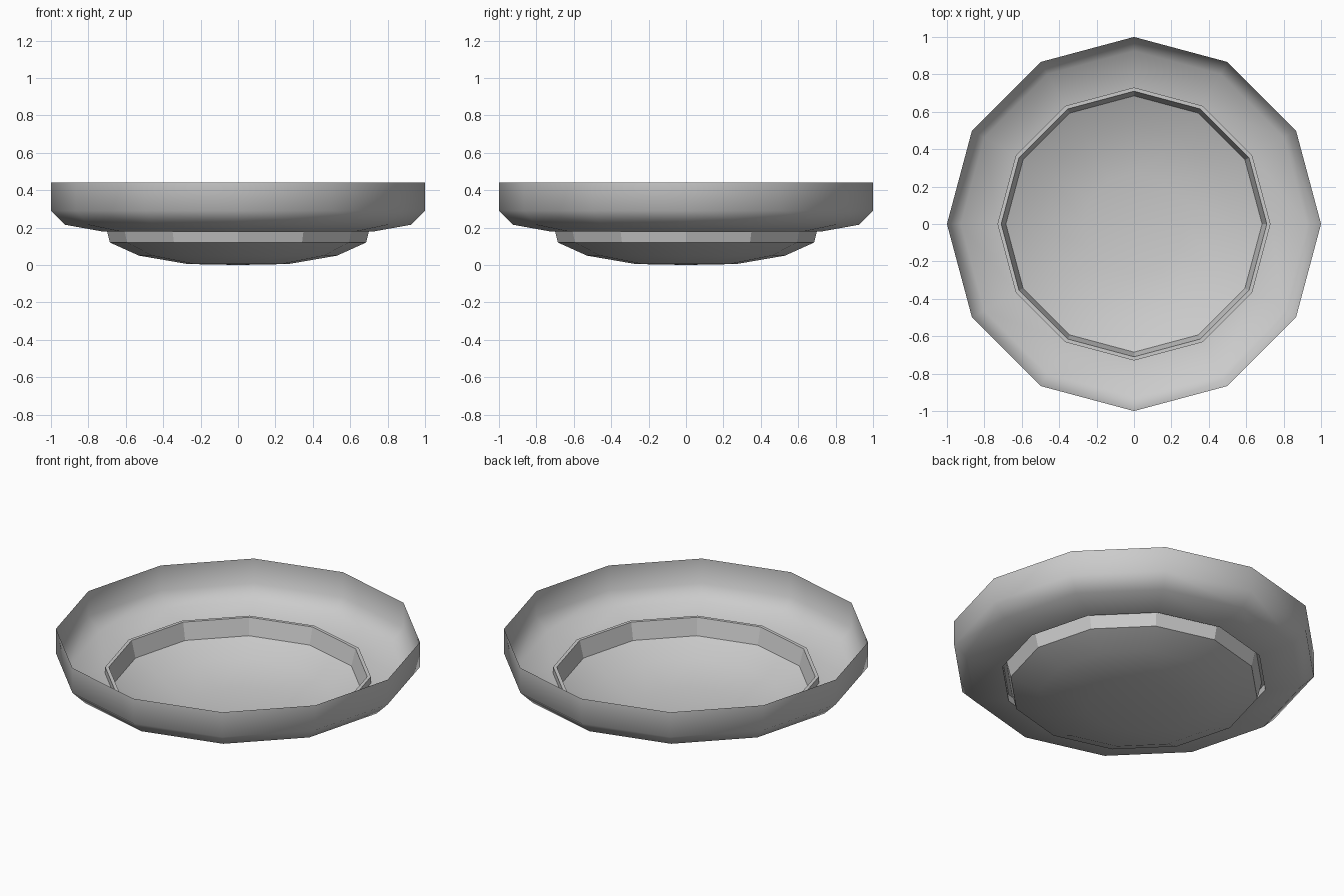
import bpy, bmesh
from math import cos, sin, pi, radians

if "Cube" in bpy.data.objects:
    bpy.data.objects.remove(bpy.data.objects["Cube"])

SIDES = 12


def lathe(name, profile, sharp=40, flip=False):
    """Spin an open (radius, z) profile around z as a thin 12-sided surface."""
    bm = bmesh.new()
    rings = []
    for r, z in profile:
        if r == 0:
            rings.append([bm.verts.new((0, 0, z))] * SIDES)
        else:
            rings.append([bm.verts.new((r * cos(2 * pi * i / SIDES),
                                        r * sin(2 * pi * i / SIDES), z))
                          for i in range(SIDES)])
    for a, b in zip(rings, rings[1:]):
        for i in range(SIDES):
            j = (i + 1) % SIDES
            corners = list(dict.fromkeys((a[i], b[i], b[j], a[j])))
            face = bm.faces.new(corners)
            if flip:
                face.normal_flip()
    mesh = bpy.data.meshes.new(name)
    bm.to_mesh(mesh)
    bm.free()
    obj = bpy.data.objects.new(name, mesh)
    bpy.context.collection.objects.link(obj)
    bpy.ops.object.select_all(action='DESELECT')
    obj.select_set(True)
    bpy.context.view_layer.objects.active = obj
    bpy.ops.object.shade_smooth_by_angle(angle=radians(sharp))
    return obj


# Outer dish: upright rim curving in to a nearly flat floor
lathe("outer_dish", [(1.0, 0.44), (1.0, 0.29), (0.925, 0.215), (0.73, 0.18)], 50)

# Raised lip around the opening and the flared collar holding the bowl
lathe("collar", [(0.73, 0.18), (0.73, 0.22), (0.71, 0.22), (0.685, 0.12)], 25, flip=True)

# Shallow rounded bowl hanging below the opening
lathe("lower_bowl", [(0.685, 0.12), (0.53, 0.05), (0.27, 0.005), (0, 0)])
